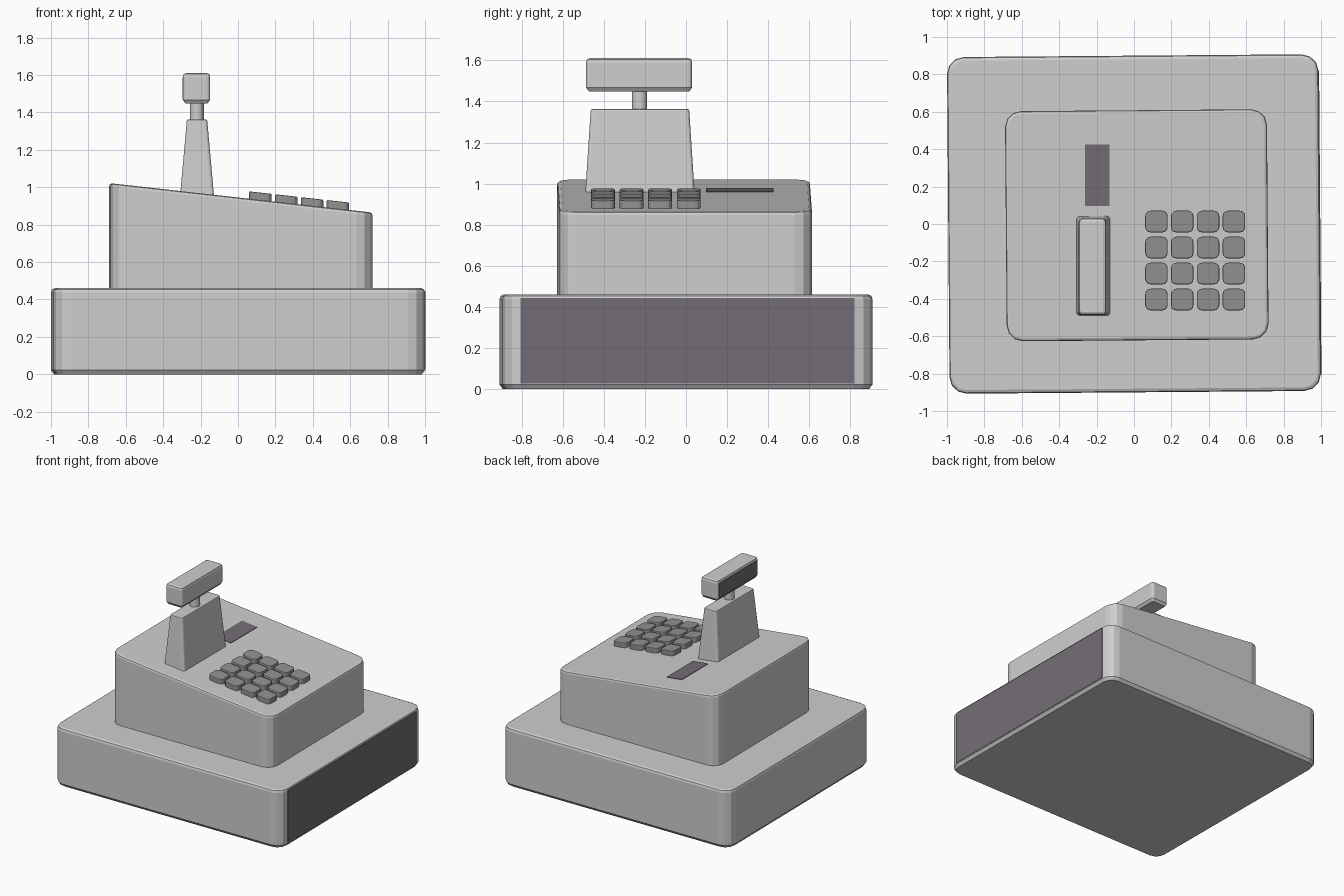
import bpy, bmesh, math
from mathutils import Matrix

if "Cube" in bpy.data.objects:
    bpy.data.objects.remove(bpy.data.objects["Cube"])

SLOPE = -0.112          # fall of the keyboard deck towards +x
TILT = math.radians(0.45)  # the case sits very slightly turned


def deck_z(x):
    return 0.943 + SLOPE * (x - 0.015)


def material(name, rgb):
    m = bpy.data.materials.new(name)
    m.diffuse_color = (*rgb, 1)
    m.use_nodes = True
    m.node_tree.nodes["Principled BSDF"].inputs["Base Color"].default_value = m.diffuse_color
    return m


LIGHT = material("light_grey", (0.62, 0.62, 0.62))
KEY = material("key_grey", (0.29, 0.29, 0.29))
DARK = material("dark_panel", (0.175, 0.155, 0.18))


def finish(name, bm, mat, turn=0.0):
    bmesh.ops.recalc_face_normals(bm, faces=bm.faces[:])
    if turn:
        bm.transform(Matrix.Rotation(turn, 4, 'Z'))
    me = bpy.data.meshes.new(name)
    bm.to_mesh(me)
    bm.free()
    me.materials.append(mat)
    ob = bpy.data.objects.new(name, me)
    bpy.context.collection.objects.link(ob)
    return ob


def outline(hx, hy, r, seg):
    """Rounded rectangle, counter-clockwise."""
    pts = []
    for q, (sx, sy) in enumerate(((1, 1), (-1, 1), (-1, -1), (1, -1))):
        for i in range(seg + 1):
            a = math.pi / 2 * (q + i / seg)
            pts.append((sx * (hx - r) + r * math.cos(a), sy * (hy - r) + r * math.sin(a)))
    return pts


def block(name, cx, cy, bottom, top, z0, z1, r, b, mat, seg=3, slope=(0, 0), turn=0.0):
    """Rounded block with chamfered rims; bottom/top are half sizes, slope is per end."""
    bm = bmesh.new()
    rows = []
    for (hx, hy), z, inset, s in (
            (bottom, z0, b, slope[0]), (bottom, z0 + b, 0.3 * b, slope[0]),
            (bottom, z0 + 1.4 * b, 0, slope[0]),
            (top, z1 - 1.4 * b, 0, slope[1]), (top, z1 - 0.4 * b, 0.3 * b, slope[1]),
            (top, z1, 1.2 * b, slope[1])):
        pts = outline(hx - inset, hy - inset, max(r - inset, 0.004), seg)
        rows.append([bm.verts.new((cx + x, cy + y, z + s * x)) for x, y in pts])
    for lo, hi in zip(rows, rows[1:]):
        for i in range(len(lo)):
            j = (i + 1) % len(lo)
            bm.faces.new((lo[i], lo[j], hi[j], hi[i]))
    bm.faces.new(rows[0][::-1])
    bm.faces.new(rows[-1])
    return finish(name, bm, mat, turn)


def plate(name, lo, hi, mat, turn=0.0, slope=0.0):
    bm = bmesh.new()
    bmesh.ops.create_cube(bm, size=1)
    for v in bm.verts:
        v.co = [l + (h - l) * (c + 0.5) for l, h, c in zip(lo, hi, v.co)]
        v.co.z += slope * (v.co.x - (lo[0] + hi[0]) / 2)
    return finish(name, bm, mat, turn)


# cash drawer base and its front panel
block("drawer_base", 0, 0, (0.993, 0.90), (0.993, 0.90), 0, 0.46, 0.09, 0.016,
      LIGHT, turn=TILT)
plate("drawer_panel", (0.989, -0.813, 0.028), (0.996, 0.813, 0.443), DARK, TILT)

# wedge-shaped body
block("register_body", 0.015, -0.007, (0.70, 0.615), (0.70, 0.615), 0.44, 0.943,
      0.085, 0.012, LIGHT, slope=(0, SLOPE), turn=TILT)

# keypad
for col in range(4):
    for row in range(4):
        x, y = 0.12 + 0.138 * col, 0.013 - 0.139 * row
        z = deck_z(x)
        block(f"key_{col}_{row}", x, y, (0.06, 0.058), (0.06, 0.058), z - 0.015, z + 0.04,
              0.028, 0.005, KEY, slope=(SLOPE, SLOPE))

# receipt slot, lying on the deck
z = deck_z(-0.195)
plate("receipt_slot", (-0.262, 0.097, z - 0.004), (-0.13, 0.425, z + 0.004), DARK, slope=SLOPE)

# display tower, neck and head
block("display_tower", -0.219, -0.224, (0.092, 0.267), (0.055, 0.24), 0.93, 1.362,
      0.016, 0.006, LIGHT)
bm = bmesh.new()
bmesh.ops.create_cone(bm, cap_ends=True, segments=24, radius1=0.037, radius2=0.037,
                      depth=0.13, matrix=Matrix.Translation((-0.22, -0.226, 1.405)))
neck = finish("display_neck", bm, LIGHT)
for p in neck.data.polygons:
    p.use_smooth = len(p.vertices) == 4
neck.data.set_sharp_from_angle(angle=math.radians(40))
block("display_head", -0.222, -0.228, (0.073, 0.258), (0.073, 0.258), 1.448, 1.61,
      0.02, 0.014, LIGHT)
plate("display_screen", (-0.298, -0.463, 1.47), (-0.292, 0.007, 1.588), DARK)
